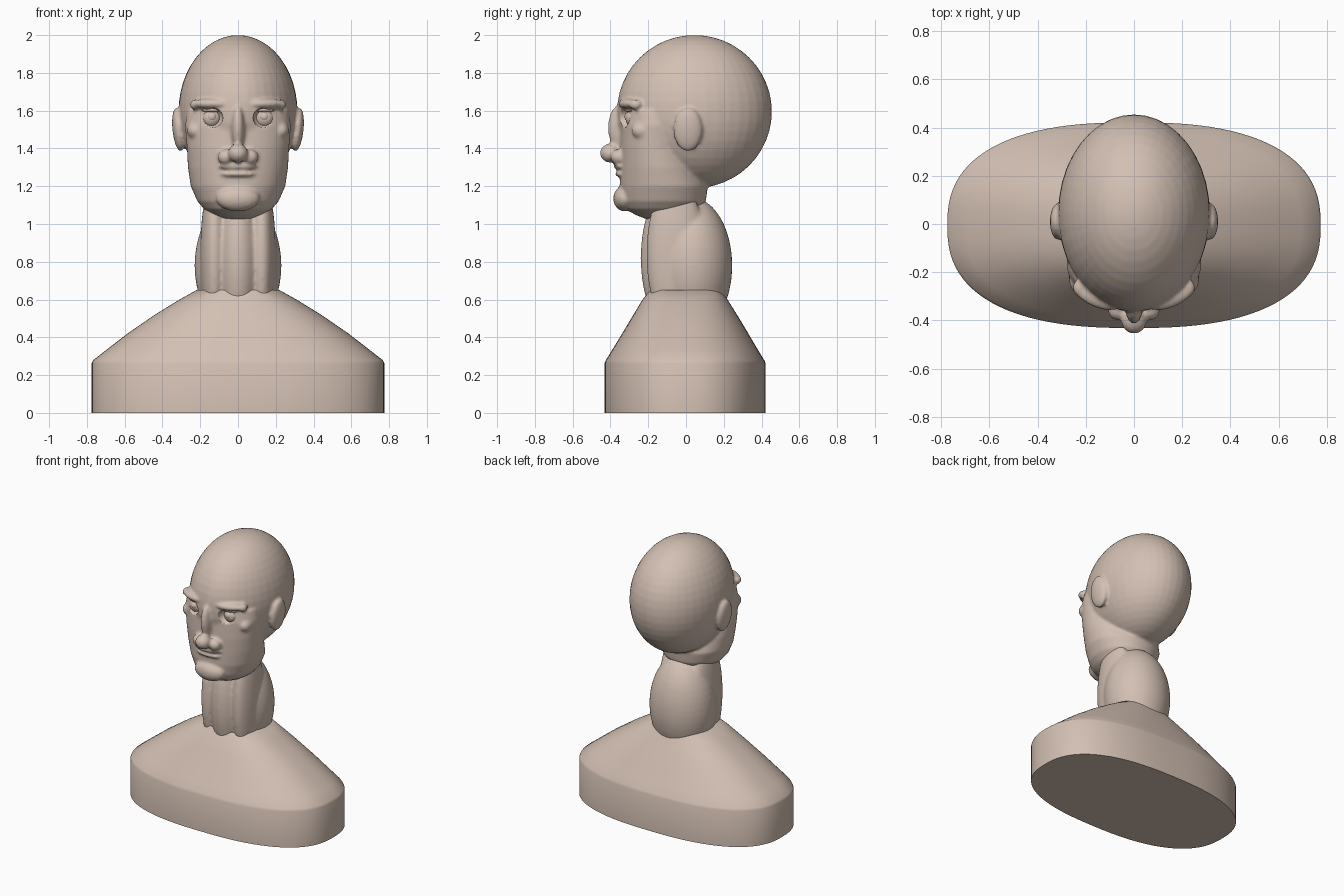
import bpy, bmesh, math
from mathutils import Matrix

cube = bpy.data.objects.get("Cube")
if cube:
    bpy.data.objects.remove(cube)

clay = bpy.data.materials.new("warm clay")
clay.use_nodes = True
TONE = (0.65, 0.525, 0.45, 1)
clay.diffuse_color = TONE
clay.node_tree.nodes["Principled BSDF"].inputs["Base Color"].default_value = TONE


def finish(name, bm):
    """Turn a bmesh into a smooth clay object."""
    bmesh.ops.recalc_face_normals(bm, faces=bm.faces)
    for f in bm.faces:
        f.smooth = True
    mesh = bpy.data.meshes.new(name)
    bm.to_mesh(mesh)
    bm.free()
    mesh.materials.append(clay)
    obj = bpy.data.objects.new(name, mesh)
    bpy.context.collection.objects.link(obj)
    return obj


def ball(bm, at, size, tilt=0, both=False, axis='Y'):
    """Ellipsoid, optionally mirrored to the other side."""
    for s in ((1, -1) if both else (1,)):
        m = (Matrix.Translation((s * at[0], at[1], at[2]))
             @ Matrix.Rotation(math.radians(s * tilt), 4, axis)
             @ Matrix.Diagonal((*size, 1)))
        bmesh.ops.create_uvsphere(bm, u_segments=40, v_segments=24, radius=1, matrix=m)


def loft(bm, rings, power, sides=64):
    """Skin superellipse rings given as (z, half width, front y, back y)."""
    loops = []
    for z, w, front, back in rings:
        loop = []
        for i in range(sides):
            a = math.tau * i / sides
            c, s = math.cos(a), math.sin(a)
            x = math.copysign(abs(c) ** (2 / power), c) * w
            y = math.copysign(abs(s) ** (2 / power), s) * (back - front) / 2
            loop.append(bm.verts.new((x, y + (back + front) / 2, z)))
        loops.append(loop)
    for lo, hi in zip(loops, loops[1:]):
        for i in range(sides):
            j = (i + 1) % sides
            bm.faces.new((lo[i], lo[j], hi[j], hi[i]))
    bm.faces.new(loops[-1])
    bm.faces.new(loops[0][::-1])


# Shoulders: upright wall on a flat base, then a slope up to the neck
bm = bmesh.new()
loft(bm, [(0, .775, -.432, .422), (.262, .775, -.432, .422), (.278, .768, -.425, .415),
          (.335, .695, -.39, .38), (.42, .585, -.338, .33), (.52, .44, -.278, .27),
          (.60, .31, -.23, .22), (.65, .22, -.19, .19)], 2.5, 96)
shoulders = finish("shoulders", bm)
bpy.ops.object.select_all(action='DESELECT')
shoulders.select_set(True)
bpy.context.view_layer.objects.active = shoulders
bpy.ops.object.shade_smooth_by_angle(angle=math.radians(40))

# Neck: main mass, side muscles and throat
bm = bmesh.new()
ball(bm, (0, .03, .78), (.23, .215, .36))
ball(bm, (.125, -.055, .84), (.075, .155, .40), 0, True)
ball(bm, (0, -.06, .82), (.125, .18, .40))
neck = finish("neck", bm)

# Head: cranium, jaw and modelled features
bm = bmesh.new()
ball(bm, (0, .045, 1.595), (.315, .41, .405))
loft(bm, [(1.025, .06, -.21, -.08), (1.05, .13, -.27, .0), (1.08, .18, -.32, .08),
          (1.12, .215, -.34, .105), (1.20, .25, -.35, .115), (1.30, .265, -.35, .075),
          (1.40, .27, -.35, .03), (1.52, .28, -.345, .02), (1.6, .27, -.33, .02)], 2.1)
ball(bm, (0, -.325, 1.135), (.115, .06, .068))               # chin
ball(bm, (.15, -.305, 1.637), (.10, .042, .027), 22, True, 'Z')  # brows
ball(bm, (.228, -.265, 1.632), (.025, .035, .027), 0, True)
ball(bm, (.228, -.23, 1.495), (.042, .058, .045), 0, True)   # cheekbones
ball(bm, (0, -.345, 1.51), (.036, .068, .125))               # nose bridge
ball(bm, (0, -.40, 1.375), (.052, .055, .05))                # nose tip
ball(bm, (.065, -.36, 1.355), (.042, .04, .04), 0, True)     # nostrils
ball(bm, (0, -.35, 1.305), (.10, .032, .016))                # lips
ball(bm, (0, -.345, 1.265), (.09, .03, .016))
ball(bm, (.315, .01, 1.50), (.032, .076, .115), 6, True)     # ears
head = finish("head", bm)

# Eye socket cutter
bm = bmesh.new()
ball(bm, (.14, -.34, 1.562), (.06, .06, .054), 0, True)
cutter = finish("eye_socket_cutter", bm)
cutter.hide_render = True
cutter.hide_viewport = True

# Fuse the overlapping masses and soften the joins
for obj, passes in ((head, 3), (neck, 8)):
    fuse = obj.modifiers.new("Fuse", 'REMESH')
    fuse.mode = 'VOXEL'
    fuse.voxel_size = 0.01
    fuse.use_smooth_shade = True
    if obj is head:
        cut = obj.modifiers.new("Sockets", 'BOOLEAN')
        cut.operation = 'DIFFERENCE'
        cut.solver = 'EXACT'
        cut.object = cutter
    soft = obj.modifiers.new("Soften", 'SMOOTH')
    soft.factor = 0.5
    soft.iterations = passes

# Eyes: ball, raised iris and thin upper lid
bm = bmesh.new()
ball(bm, (.14, -.275, 1.56), (.05, .045, .05), 0, True)
ball(bm, (.138, -.303, 1.567), (.025, .022, .025), 0, True)
finish("eyes", bm)
bm = bmesh.new()
ball(bm, (.14, -.29, 1.603), (.056, .03, .012), 15, True, 'Z')
finish("eyelids", bm)
